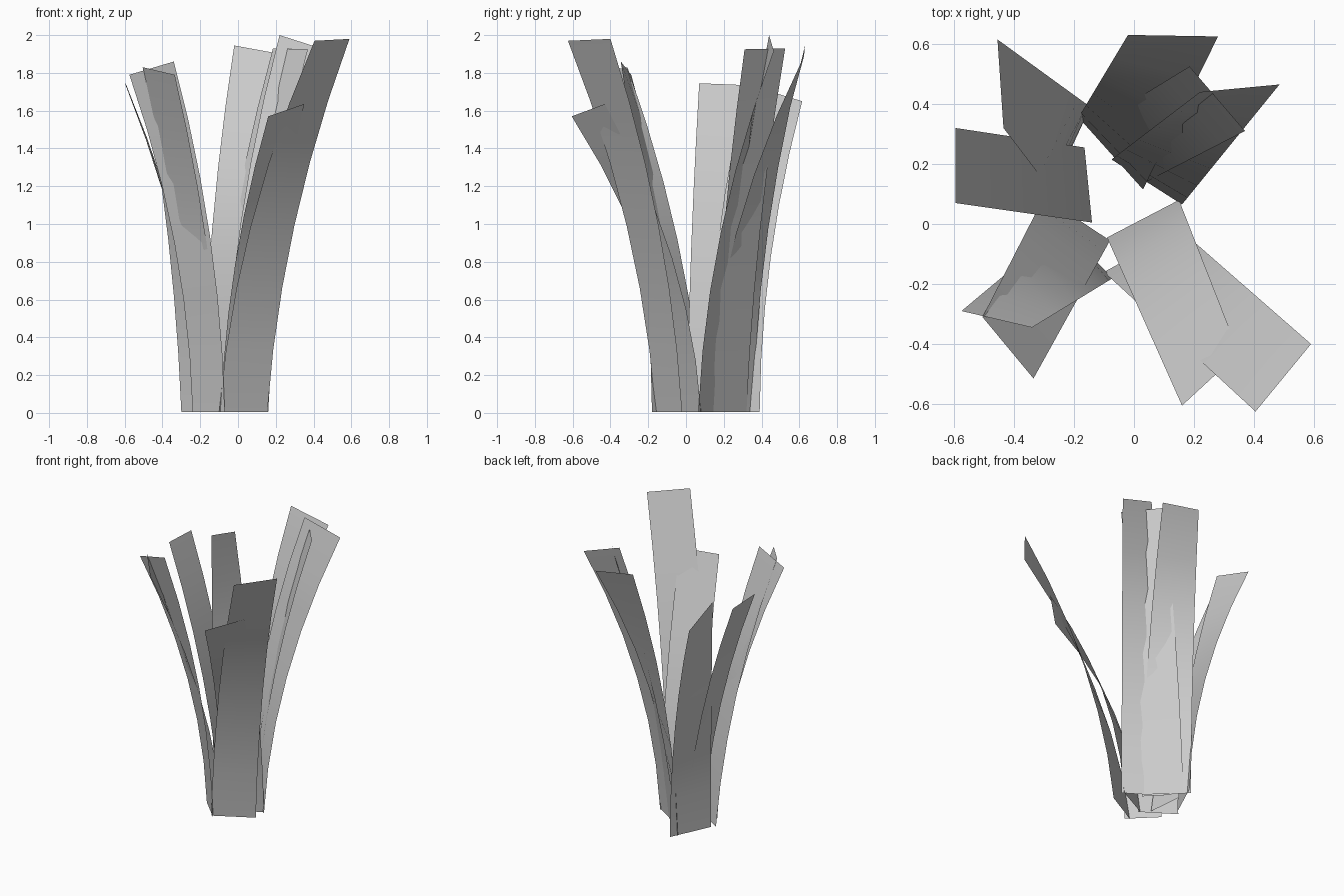
import bpy
import bmesh
from mathutils import Vector

cube = bpy.data.objects.get("Cube")
if cube:
    bpy.data.objects.remove(cube, do_unlink=True)

grey = bpy.data.materials.new("pale_grey")
grey.use_nodes = True
colour = (0.6, 0.6, 0.6, 1)
grey.diffuse_color = colour
grey.node_tree.nodes["Principled BSDF"].inputs["Base Color"].default_value = colour

SEGMENTS = 6


def blade(name, root_a, root_b, tip_a, tip_b, slant):
    """Flat strip from root edge to tip edge; slant is the straight share of its lean."""
    bm = bmesh.new()
    previous = None
    for i in range(SEGMENTS + 1):
        t = i / SEGMENTS
        lean = slant * t + (1 - slant) * t * t
        row = []
        for root, tip in ((root_a, tip_a), (root_b, tip_b)):
            spot = Vector(root).lerp(Vector(tip[:2]), lean)
            row.append(bm.verts.new((spot.x, spot.y, 0.005 + t * (tip[2] - 0.005))))
        if previous:
            bm.faces.new((previous[0], previous[1], row[1], row[0])).smooth = True
        previous = row
    mesh = bpy.data.meshes.new(name)
    bm.to_mesh(mesh)
    bm.free()
    mesh.materials.append(grey)
    bpy.context.collection.objects.link(bpy.data.objects.new(name, mesh))


# Front right-hand pair
blade("tall_front_blade", (-0.10, -0.16), (0.155, -0.02), (0.405, -0.625, 1.97), (0.59, -0.40, 1.98), 0.32)
blade("short_front_blade", (-0.09, -0.045), (0.15, 0.08), (0.16, -0.605, 1.57), (0.35, -0.43, 1.635), 0.2)
# Back right-hand trio
blade("wide_back_blade", (-0.185, 0.355), (0.03, 0.115), (-0.02, 0.63, 1.945), (0.28, 0.625, 1.89), 0.17)
blade("tall_back_blade", (-0.075, 0.215), (0.16, 0.065), (0.22, 0.44, 2.0), (0.485, 0.465, 1.915), 0.2)
blade("inner_back_blade", (-0.15, 0.32), (0.04, 0.14), (0.185, 0.525, 1.93), (0.37, 0.31, 1.925), 0.42)
# Side and back on the other half
blade("side_blade", (-0.165, 0.255), (-0.14, 0.005), (-0.595, 0.32, 1.735), (-0.595, 0.07, 1.745), 0.4)
blade("short_back_blade", (-0.145, 0.39), (-0.275, 0.11), (-0.455, 0.615, 1.65), (-0.435, 0.32, 1.74), 0.05)
# Crossing front pair
blade("crossing_front_blade", (-0.30, 0.09), (-0.08, -0.055), (-0.505, -0.31, 1.83), (-0.335, -0.515, 1.79), 0.35)
blade("twisted_front_blade", (-0.24, -0.01), (-0.07, -0.18), (-0.575, -0.29, 1.79), (-0.34, -0.345, 1.86), 0.15)
